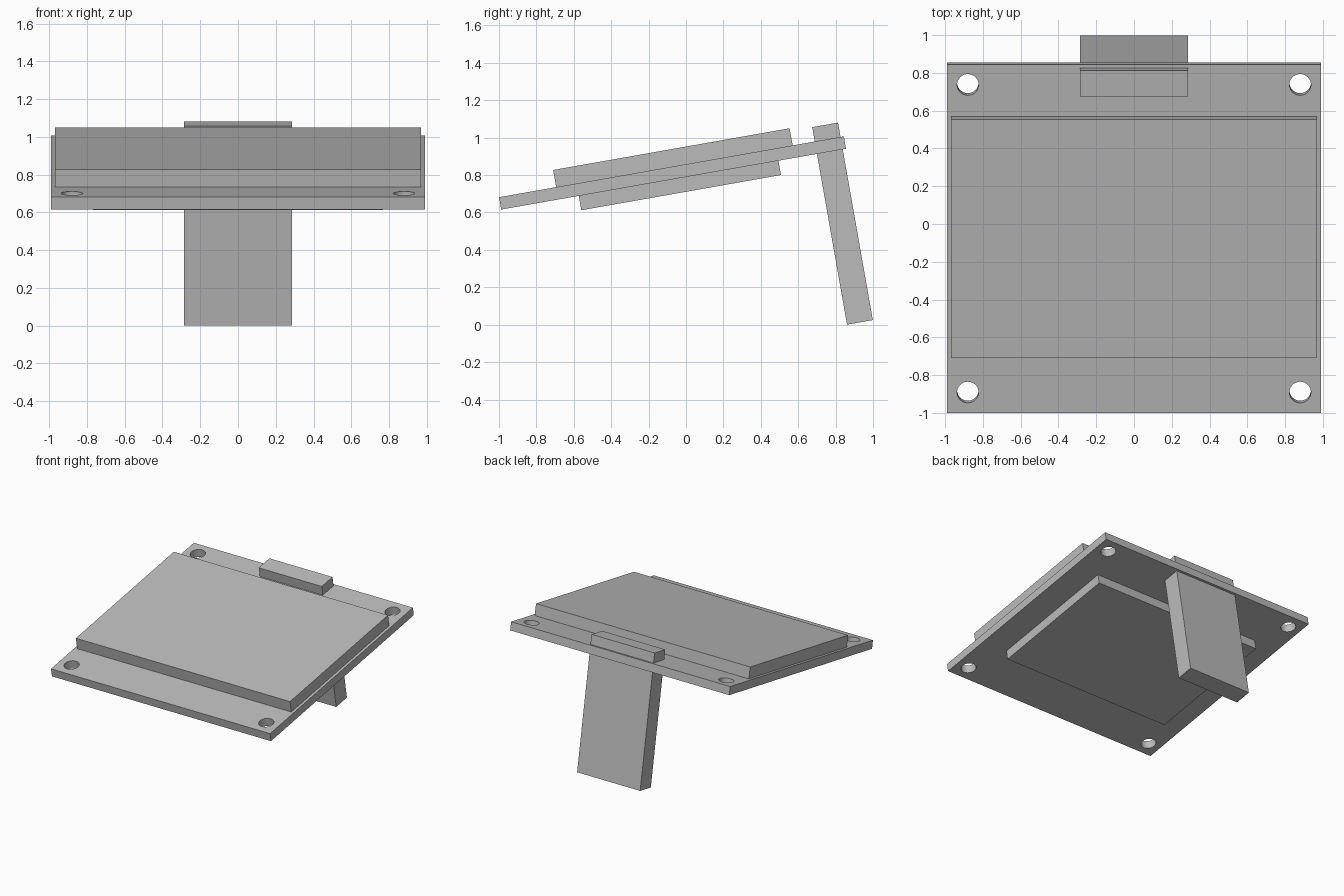
import bpy
import math
from mathutils import Matrix, Vector

if "Cube" in bpy.data.objects:
    bpy.data.objects.remove(bpy.data.objects["Cube"])

TILT = Matrix.Rotation(math.radians(10), 4, 'X')

grey = bpy.data.materials.new("plain_grey")
grey.use_nodes = True
colour = (0.5, 0.5, 0.5, 1)
grey.diffuse_color = colour
grey.node_tree.nodes["Principled BSDF"].inputs["Base Color"].default_value = colour


def slab(name, half_width, y, z):
    """Box symmetric in x, placed in the tilted frame."""
    bpy.ops.mesh.primitive_cube_add(size=1)
    ob = bpy.context.object
    ob.name = name
    size = (2 * half_width, y[1] - y[0], z[1] - z[0])
    centre = Vector((0, sum(y) / 2, sum(z) / 2))
    ob.data.transform(TILT @ Matrix.Translation(centre) @ Matrix.Diagonal((*size, 1)))
    ob.data.materials.append(grey)
    return ob


# Stacked plates and the rear stand that passes through the board
board = slab("board", 0.99, (-0.866, 1.006), (0.778, 0.845))
slab("top_panel", 0.968, (-0.556, 0.728), (0.845, 0.938))
slab("lower_panel", 0.767, (-0.445, 0.639), (0.70, 0.778))
slab("rear_stand", 0.285, (0.848, 0.988), (-0.149, 0.923))

# Round mounting holes in the board corners
for x in (-0.88, 0.88):
    for y in (-0.756, 0.898):
        bpy.ops.mesh.primitive_cylinder_add(vertices=40, radius=0.057, depth=0.3)
        cutter = bpy.context.object
        cutter.hide_render = True
        cutter.data.transform(TILT @ Matrix.Translation((x, y, 0.81)))
        cutter.data.materials.append(grey)
        mod = board.modifiers.new("hole", 'BOOLEAN')
        mod.operation = 'DIFFERENCE'
        mod.solver = 'EXACT'
        mod.object = cutter
        bpy.context.view_layer.objects.active = board
        bpy.ops.object.modifier_apply(modifier=mod.name)
        bpy.data.objects.remove(cutter)

# Smooth hole walls, crisp edges
bpy.ops.object.select_all(action='DESELECT')
board.select_set(True)
bpy.context.view_layer.objects.active = board
bpy.ops.object.shade_smooth_by_angle(angle=math.radians(30))
